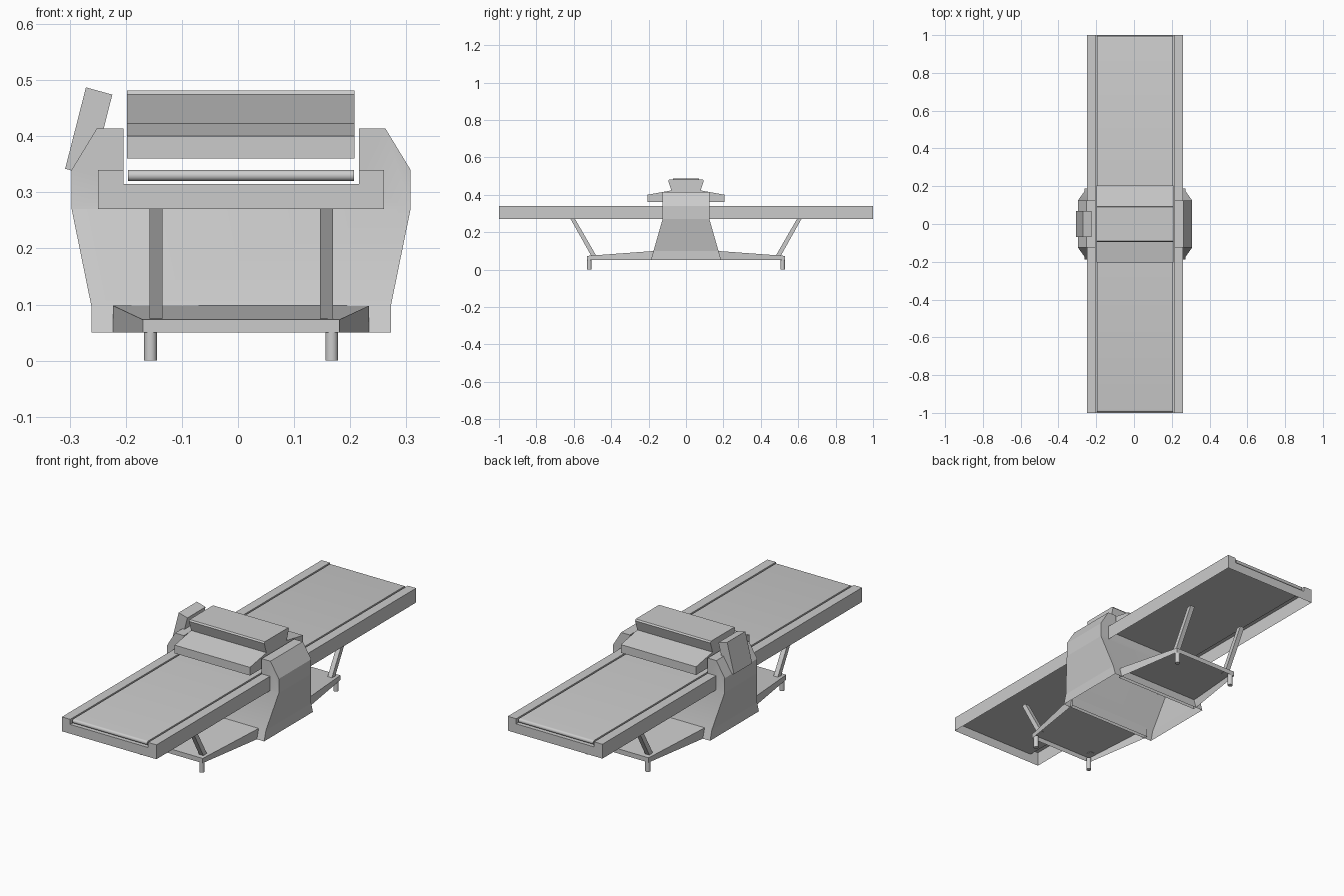
import bpy, bmesh, math
from mathutils import Vector

if "Cube" in bpy.data.objects:
    bpy.data.objects.remove(bpy.data.objects["Cube"])

CX = 0.0055  # centre line of the machine


def finish(bm, name, smooth=None):
    bmesh.ops.recalc_face_normals(bm, faces=bm.faces[:])
    me = bpy.data.meshes.new(name)
    bm.to_mesh(me)
    bm.free()
    ob = bpy.data.objects.new(name, me)
    bpy.context.collection.objects.link(ob)
    if smooth:
        bpy.context.view_layer.objects.active = ob
        ob.select_set(True)
        bpy.ops.object.shade_smooth_by_angle(angle=math.radians(smooth))
        ob.select_set(False)
    return ob


def prism(points, axis, a, b):
    """Extrude a 2D profile along an axis from a to b."""
    bm = bmesh.new()
    place = {'x': lambda p: (a, p[0], p[1]),
             'y': lambda p: (p[0], a, p[1]),
             'z': lambda p: (p[0], p[1], a)}[axis]
    face = bm.faces.new([bm.verts.new(place(p)) for p in points])
    new = bmesh.ops.extrude_face_region(bm, geom=[face])['geom']
    d = Vector([(b - a) * (axis == k) for k in 'xyz'])
    bmesh.ops.translate(bm, vec=d, verts=[v for v in new if isinstance(v, bmesh.types.BMVert)])
    bmesh.ops.recalc_face_normals(bm, faces=bm.faces[:])
    return bm


def open_bottom(bm):
    """Remove the underside so the part is a hollow sheet shell."""
    low = min(v.co.z for v in bm.verts)
    under = [f for f in bm.faces if all(v.co.z < low + 1e-4 for v in f.verts)]
    bmesh.ops.delete(bm, geom=under, context='FACES_ONLY')


def mirrored(half):
    """Complete a right-hand half profile about the centre line."""
    return [(CX + x, z) for x, z in half] + [(CX - x, z) for x, z in reversed(half)]


# Main housing: two towers joined below the table, flaring out at the foot
bm = prism(mirrored([(.267, .05), (.267, .098), (.302, .27), (.302, .34),
                     (.257, .414), (.21, .414), (.21, .315)]), 'y', -1, 1)
for z in (.098, .27):
    bmesh.ops.bisect_plane(bm, geom=bm.verts[:] + bm.edges[:] + bm.faces[:],
                           plane_co=(0, 0, z), plane_no=(0, 0, 1))
for v in bm.verts:
    t = min(1, max(0, (v.co.z - .05) / .22))
    v.co.y *= .188 + (.125 - .188) * t
open_bottom(bm)
finish(bm, "housing", 20)

# Long table tray with raised side rails, hollow underneath
bm = prism(mirrored([(.255, .27), (.255, .34), (.21, .34), (.21, .315)]), 'y', -1, 1)
open_bottom(bm)
finish(bm, "table_tray")

# Conveyor belt with rounded ends
r, end = .01, .986
belt = []
for side in (1, -1):
    for i in range(9):
        a = math.pi * i / 8 - math.pi / 2
        belt.append((side * (end + r * math.cos(a)), .33 + side * r * math.sin(a)))
finish(prism(belt, 'x', -.196, .207), "conveyor_belt", 35)

# Roller cover with guards on both sides
half = [(.205, .36), (.205, .40), (.078, .423), (.095, .474), (.09, .481)]
cover = half + [(-y, z) for y, z in reversed(half)]
finish(prism(cover, 'x', -.198, .208), "roller_cover")

# Tilted control panel on the left tower
panel = [(-.308, .342), (-.271, .487), (-.224, .474), (-.261, .329)]
finish(prism(panel, 'y', -.07, .07), "control_panel")

for s, end_name in ((-1, "front"), (1, "back")):
    # Tapered hollow base wing
    plan = [(CX - .228, s * .17), (CX + .228, s * .17), (CX + .228, s * .188),
            (CX + .175, s * .53), (CX - .175, s * .53), (CX - .228, s * .188)]
    bm = prism(plan, 'z', .05, .098)
    for v in bm.verts:
        if v.co.z > .09 and abs(v.co.y) > .5:
            v.co.z = .073
    open_bottom(bm)
    finish(bm, end_name + "_base")

    for k, side_name in ((-1, "left"), (1, "right")):
        # Slanted table strut
        x = CX + k * .152
        strut = [(s * .48, .074), (s * .507, .074), (s * .617, .27), (s * .593, .27)]
        finish(prism(strut, 'x', x - .0115, x + .0115), f"{end_name}_{side_name}_strut")

        # Round foot
        x = CX + k * .1615
        foot = [(x + .0115 * math.cos(i * math.pi / 8),
                 s * .517 + .0115 * math.sin(i * math.pi / 8)) for i in range(16)]
        finish(prism(foot, 'z', 0, .06), f"{end_name}_{side_name}_foot", 35)
